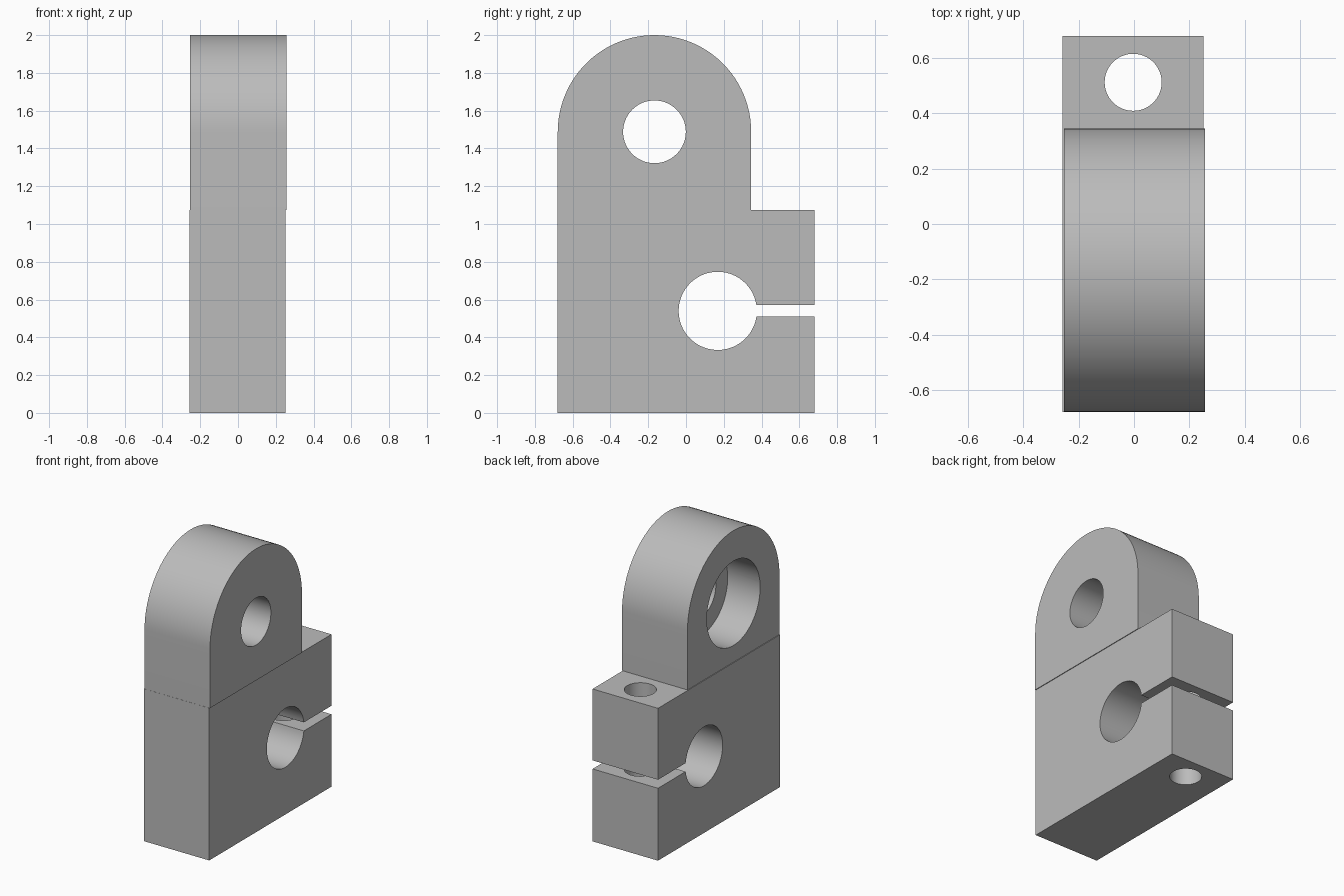
import bpy, bmesh, math
from mathutils import Matrix

cube = bpy.data.objects.get("Cube")
if cube:
    bpy.data.objects.remove(cube, do_unlink=True)

grey = bpy.data.materials.new("light grey metal")
grey.use_nodes = True
GREY = (0.5, 0.5, 0.5, 1)
grey.diffuse_color = GREY
grey.node_tree.nodes["Principled BSDF"].inputs["Base Color"].default_value = GREY


def finish(name, bm):
    bmesh.ops.recalc_face_normals(bm, faces=bm.faces)
    mesh = bpy.data.meshes.new(name)
    bm.to_mesh(mesh)
    bm.free()
    mesh.materials.append(grey)
    obj = bpy.data.objects.new(name, mesh)
    bpy.context.collection.objects.link(obj)
    return obj


def plate(name, profile, x0, x1):
    """Extrude a (y, z) outline across the width."""
    bm = bmesh.new()
    face = bm.faces.new([bm.verts.new((x0, y, z)) for y, z in profile])
    new = bmesh.ops.extrude_face_region(bm, geom=[face])["geom"]
    verts = [v for v in new if isinstance(v, bmesh.types.BMVert)]
    bmesh.ops.translate(bm, verts=verts, vec=(x1 - x0, 0, 0))
    return finish(name, bm)


def rod(name, centre, radius, length, axis):
    """Solid cylinder along X or Z, used as a drill."""
    bm = bmesh.new()
    turn = Matrix.Rotation(math.pi / 2, 4, "Y") if axis == "X" else Matrix()
    bmesh.ops.create_cone(bm, cap_ends=True, segments=64, radius1=radius, radius2=radius,
                          depth=length, matrix=Matrix.Translation(centre) @ turn)
    return finish(name, bm)


def drill(obj, cutters):
    """Cut, apply, then shade the round walls smooth."""
    bpy.ops.object.select_all(action="DESELECT")
    bpy.context.view_layer.objects.active = obj
    obj.select_set(True)
    for cutter in cutters:
        mod = obj.modifiers.new("cut", "BOOLEAN")
        mod.operation, mod.solver, mod.object = "DIFFERENCE", "EXACT", cutter
        bpy.ops.object.modifier_apply(modifier=mod.name)
        bpy.data.objects.remove(cutter, do_unlink=True)
    bpy.ops.object.shade_smooth_by_angle(angle=math.radians(30))


def arc(cy, cz, r, a0, a1, n):
    return [(cy + r * math.cos(a0 + (a1 - a0) * i / n),
             cz + r * math.sin(a0 + (a1 - a0) * i / n)) for i in range(n + 1)]


SEAM, BACK = 1.073, 0.68

# Clamp block: outline runs in through the slot and around the shaft bore
BORE_Y, BORE_Z, BORE_R, GAP = 0.168, 0.54, 0.207, 0.03
half = math.asin(GAP / BORE_R)
bore = arc(BORE_Y, BORE_Z, BORE_R, half, 2 * math.pi - half, 64)
block = plate("clamp_block",
              [(-BACK, 0), (-BACK, SEAM), (BACK, SEAM), (BACK, BORE_Z + GAP)] + bore
              + [(BACK, BORE_Z - GAP), (BACK, 0)], -0.258, 0.252)
drill(block, [rod("bolt_drill", (-0.003, 0.512, 0.5), 0.103, 3, "Z")])

# Round-topped lug with a through hole and a counterbore on its -x side
LUG_Y, LUG_Z, LUG_R = -0.167, 1.488, 0.512
dome = arc(LUG_Y, LUG_Z, LUG_R, 0, math.pi, 48)
lug = plate("round_lug", dome + [(LUG_Y - LUG_R, SEAM), (LUG_Y + LUG_R, SEAM)], -0.253, 0.257)
drill(lug, [rod("pin_drill", (0, LUG_Y, LUG_Z), 0.166, 2, "X"),
            rod("counterbore_drill", (-0.5, LUG_Y, LUG_Z), 0.297, 1, "X")])
